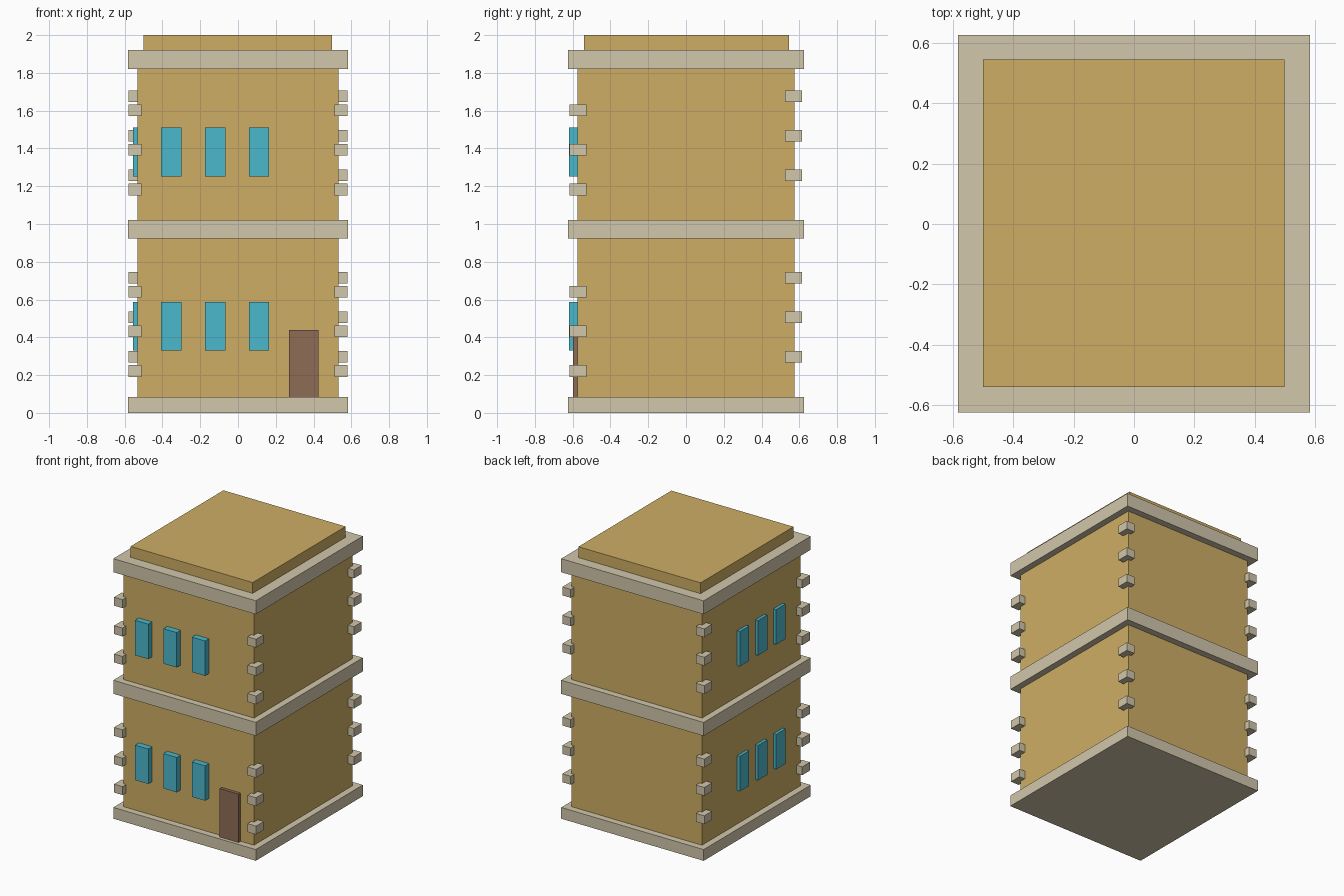
import bpy

if "Cube" in bpy.data.objects:
    bpy.data.objects.remove(bpy.data.objects["Cube"])


def material(name, rgb):
    m = bpy.data.materials.new(name)
    m.diffuse_color = (*rgb, 1)
    m.use_nodes = True
    m.node_tree.nodes["Principled BSDF"].inputs["Base Color"].default_value = m.diffuse_color
    return m


WALL = material("ochre wall", (0.62, 0.42, 0.13))
TRIM = material("pale stone", (0.64, 0.57, 0.41))
GLASS = material("blue glass", (0.07, 0.48, 0.60))
WOOD = material("brown wood", (0.27, 0.15, 0.09))


def box(name, x, y, z, mat):
    """Box from (min, max) ranges on each axis."""
    bpy.ops.mesh.primitive_cube_add(size=1, location=[sum(r) / 2 for r in (x, y, z)])
    ob = bpy.context.object
    ob.name = name
    ob.scale = [r[1] - r[0] for r in (x, y, z)]
    bpy.ops.object.transform_apply(location=False, rotation=False, scale=True)
    ob.data.materials.append(mat)
    return ob


# Walls and raised roof slab
box("walls", (-0.533, 0.533), (-0.575, 0.575), (0.04, 1.87), WALL)
box("roof_slab", (-0.5, 0.498), (-0.54, 0.544), (1.87, 2.0), WALL)

# Plinth, floor band and cornice
for name, z in (("plinth", (0, 0.083)), ("floor_band", (0.922, 1.022)),
                ("cornice", (1.82, 1.92))):
    box(name, (-0.582, 0.582), (-0.624, 0.625), z, TRIM)

# Corner stones: front and back corners sit at staggered heights
for base in (0.191, 1.152):
    for row in range(3):
        z = base + row * 0.2095
        for side, x in (("left", (-0.58, -0.511)), ("right", (0.511, 0.58))):
            box(f"front_{side}_corner_stone", x, (-0.618, -0.528), (z, z + 0.062), TRIM)
            box(f"back_{side}_corner_stone", x, (0.525, 0.615),
                (z + 0.075, z + 0.137), TRIM)

# Windows on both storeys of the front and left walls
for z in ((0.33, 0.588), (1.252, 1.51)):
    for i in range(3):
        x = -0.407 + i * 0.232
        box("front_window", (x, x + 0.108), (-0.62, -0.56), z, GLASS)
        y = -0.368 + i * 0.212
        box("left_window", (-0.555, -0.52), (y, y + 0.108), z, GLASS)

# Front door
box("door", (0.27, 0.425), (-0.599, -0.56), (0.07, 0.44), WOOD)
